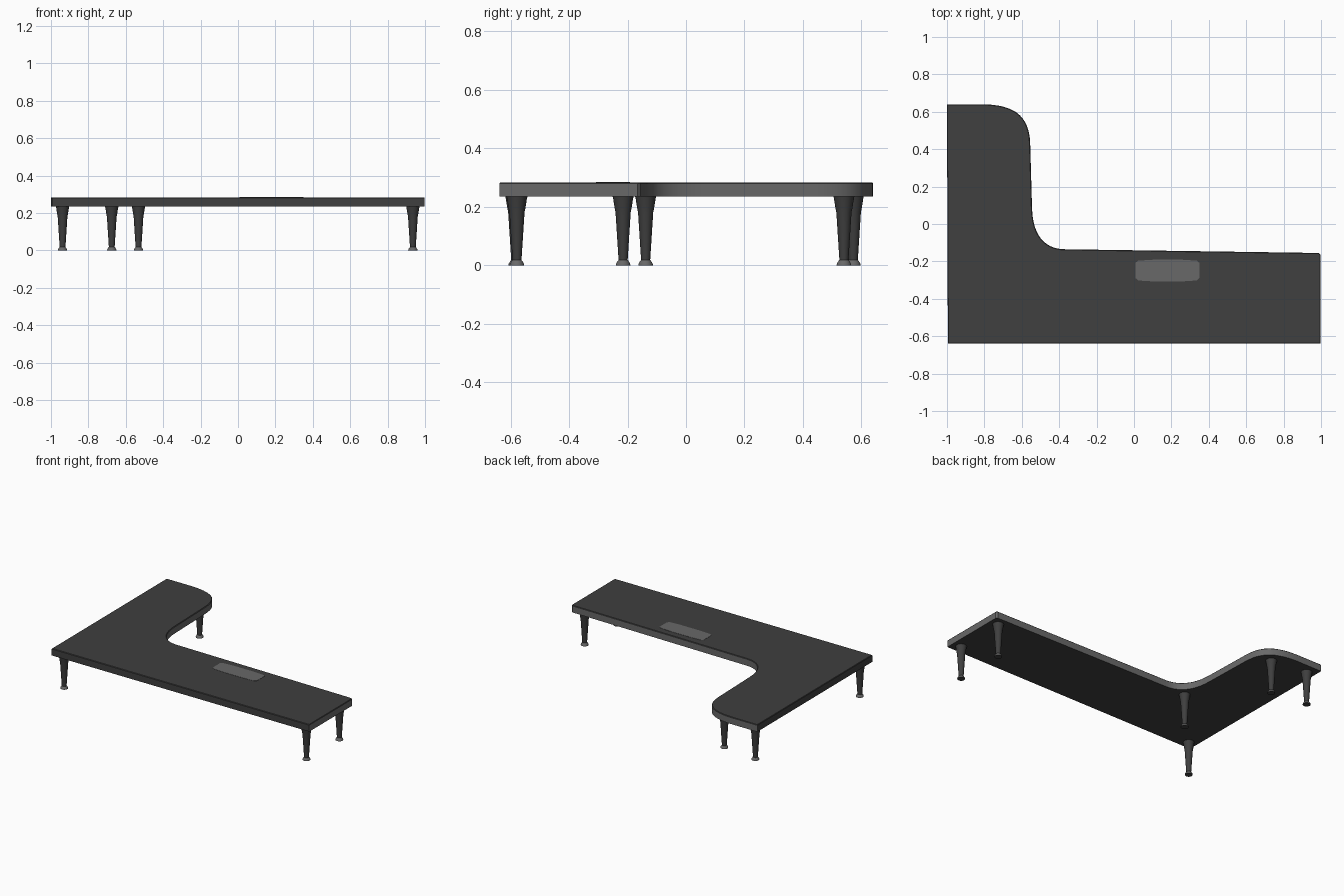
import bpy, bmesh, math
from mathutils import Vector
from mathutils.geometry import interpolate_bezier

if "Cube" in bpy.data.objects:
    bpy.data.objects.remove(bpy.data.objects["Cube"])


def material(name, v):
    m = bpy.data.materials.new(name)
    m.diffuse_color = (v, v, v, 1)
    m.use_nodes = True
    m.node_tree.nodes["Principled BSDF"].inputs["Base Color"].default_value = m.diffuse_color
    return m


DARK = material("charcoal", 0.05)
GREY = material("mid grey", 0.14)


def finish(name, bm, mats, smooth=True):
    bmesh.ops.recalc_face_normals(bm, faces=bm.faces)
    me = bpy.data.meshes.new(name)
    bm.to_mesh(me)
    bm.free()
    ob = bpy.data.objects.new(name, me)
    bpy.context.collection.objects.link(ob)
    for m in mats:
        me.materials.append(m)
    if smooth:
        bpy.ops.object.select_all(action='DESELECT')
        ob.select_set(True)
        bpy.context.view_layer.objects.active = ob
        bpy.ops.object.shade_smooth_by_angle(angle=math.radians(30))
    return ob


def curve(a, b, c, d, n=14):
    return [(p.x, p.y) for p in interpolate_bezier(
        Vector((*a, 0)), Vector((*b, 0)), Vector((*c, 0)), Vector((*d, 0)), n)]


def slab(bm, outline, z0, z1):
    """Extruded outline; returns the top face."""
    base = bm.faces.new([bm.verts.new((x, y, z0)) for x, y in outline])
    ext = bmesh.ops.extrude_face_region(bm, geom=[base], use_keep_orig=True)["geom"]
    bmesh.ops.translate(bm, vec=(0, 0, z1 - z0),
                        verts=[g for g in ext if isinstance(g, bmesh.types.BMVert)])
    bmesh.ops.recalc_face_normals(bm, faces=bm.faces)
    return max(bm.faces, key=lambda f: f.calc_center_median().z)


# L-shaped top with rounded outer end and inner corner
outline = [(-0.995, -0.638), (0.998, -0.638), (0.998, -0.165), (0.988, -0.155)]
outline += curve((-0.37, -0.135), (-0.46, -0.135), (-0.54, -0.08), (-0.545, 0.08))
outline += curve((-0.555, 0.43), (-0.56, 0.58), (-0.64, 0.635), (-0.80, 0.64))
outline += [(-1.0, 0.64)]
bm = bmesh.new()
top = slab(bm, outline, 0.235, 0.280)
bmesh.ops.inset_region(bm, faces=[top], thickness=0.004, depth=0.004)
# grey edge band on the right, back and inner sides only
for f in bm.faces:
    n = f.normal
    if abs(n.z) < 0.3 and n.x + n.y > 0.3:
        f.material_index = 1
finish("desk_top", bm, [DARK, GREY])

# Cable cover plate
bm = bmesh.new()
slab(bm, [(0.022, -0.302), (0.10, -0.307), (0.26, -0.307), (0.335, -0.302), (0.35, -0.288),
          (0.35, -0.208), (0.335, -0.196), (0.26, -0.191), (0.10, -0.191), (0.022, -0.196),
          (0.007, -0.208), (0.007, -0.288)], 0.280, 0.2855)
finish("cable_cover", bm, [GREY], False)

# Tapered turned legs with collar and grey foot: (radius, z)
PROFILE = [(0.025, 0.0), (0.024, 0.006), (0.018, 0.016), (0.0155, 0.018), (0.026, 0.182),
           (0.029, 0.196), (0.034, 0.228), (0.036, 0.236)]
SIDES = 24


def leg(name, x, y):
    bm = bmesh.new()
    rings = [[bm.verts.new((x + r * math.cos(2 * math.pi * i / SIDES),
                            y + r * math.sin(2 * math.pi * i / SIDES), z))
              for i in range(SIDES)] for r, z in PROFILE]
    for a, b in zip(rings, rings[1:]):
        for i in range(SIDES):
            j = (i + 1) % SIDES
            bm.faces.new((a[i], a[j], b[j], b[i]))
    bm.faces.new(rings[0])
    bm.faces.new(rings[-1])
    for f in bm.faces:
        z = f.calc_center_median().z
        f.material_index = 1 if 0.001 < z < 0.018 else 0
    finish(name, bm, [DARK, GREY])


for name, x, y in [("front_left_leg", -0.938, -0.582), ("front_right_leg", 0.935, -0.578),
                   ("right_inner_leg", 0.935, -0.215), ("corner_leg", -0.532, -0.138),
                   ("back_inner_leg", -0.675, 0.54), ("back_left_leg", -0.938, 0.572)]:
    leg(name, x, y)
